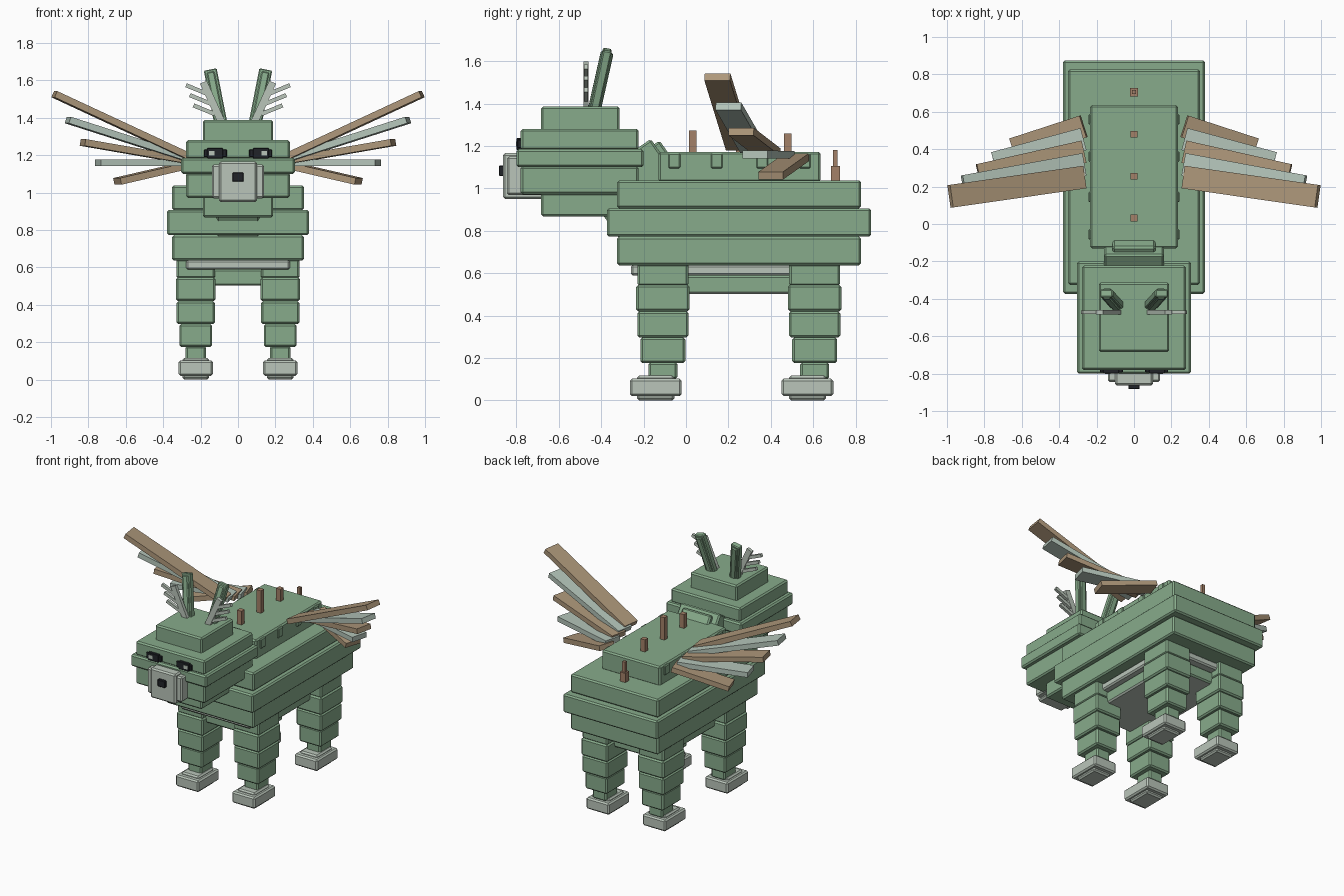
import bpy
from mathutils import Matrix, Vector

if "Cube" in bpy.data.objects:
    bpy.data.objects.remove(bpy.data.objects["Cube"])


def material(name, r, g, b):
    m = bpy.data.materials.new(name)
    m.use_nodes = True
    m.diffuse_color = (r, g, b, 1)
    m.node_tree.nodes["Principled BSDF"].inputs["Base Color"].default_value = (r, g, b, 1)
    return m


GREEN = material("sage green", .245, .41, .26)
PALE = material("pale grey", .49, .56, .49)
FEATHER = material("pale feather", .46, .56, .49)
BROWN = material("tan brown", .42, .31, .195)
PEG = material("reddish brown", .37, .22, .14)
DARK = material("near black", .015, .017, .022)


def block(name, mat, x, y, z, bevel=.01):
    """Box spanning three (low, high) ranges, with a chamfer."""
    spans = (x, y, z)
    centre = Vector([(a + b) / 2 for a, b in spans])
    size = Vector([b - a for a, b in spans])
    return solid(name, mat, Matrix.Translation(centre), size, bevel)


def solid(name, mat, matrix, size, bevel=0):
    bpy.ops.mesh.primitive_cube_add(size=1)
    ob = bpy.context.object
    ob.name = ob.data.name = name
    ob.data.transform(matrix @ Matrix.Diagonal((*size, 1)))
    ob.data.materials.append(mat)
    if bevel:
        mod = ob.modifiers.new("chamfer", "BEVEL")
        mod.width = bevel
        mod.segments = 1
    return ob


def beam(name, mat, a, b, width, thick, bevel=0, side=Vector((0, 0, 1))):
    """Box running from a to b, its width lying square to 'side'."""
    a, b = Vector(a), Vector(b)
    d = (b - a).normalized()
    w = side.cross(d).normalized()
    n = d.cross(w)
    m = Matrix((d, w, n)).transposed().to_4x4()
    return solid(name, mat, Matrix.Translation((a + b) / 2) @ m,
                 ((b - a).length, width, thick), bevel)


def sym(v):
    return (-v, v)


# Body
block("body_lower", GREEN, sym(.353), (-.325, .826), (.637, .772))
block("body_middle", GREEN, sym(.38), (-.373, .874), (.772, .906))
block("body_upper", GREEN, sym(.353), (-.325, .826), (.906, 1.038))
block("back_ridge", GREEN, sym(.235), (-.13, .635), (1.03, 1.172))
block("belly_band", PALE, sym(.278), (-.26, .70), (.588, .64))
belly = block("belly", GREEN, sym(.24), (-.19, .65), (.502, .59))
belly.data.materials.append(PALE)
for face in belly.data.polygons:
    if face.normal.z < -.5:
        face.material_index = 1

# Neck: two crossed blocks leaning towards the head
for name, half, thick, length in (("neck_wide", .16, .36, .46), ("neck_deep", .115, .42, .40)):
    lean = Vector((0, .57, -.82)) * length / 2
    mid = Vector((0, -.183, .942))
    beam(name, GREEN, mid - lean, mid + lean, half * 2, thick, .01)

# Head
block("head_cap", GREEN, sym(.188), (-.684, -.313), (1.27, 1.387))
block("head_upper", GREEN, sym(.278), (-.78, -.223), (1.18, 1.28))
block("head_middle", GREEN, sym(.304), (-.80, -.20), (1.10, 1.185))
block("head_lower", GREEN, sym(.278), (-.78, -.223), (.972, 1.105))
block("jaw", GREEN, sym(.188), (-.684, -.25), (.868, .98))
block("muzzle_wide", PALE, sym(.14), (-.845, -.66), (.968, 1.15))
block("muzzle_tall", PALE, sym(.102), (-.864, -.65), (.95, 1.166))
block("nose", DARK, sym(.03), (-.883, -.86), (1.058, 1.108), .004)

# Spines along the back
for i, (y, bottom, top) in enumerate(((.032, 1.16, 1.272), (.255, 1.16, 1.335),
                                      (.48, 1.16, 1.26), (.705, 1.03, 1.18))):
    half = .011 if i == 3 else .018
    block("back_spine", PEG, sym(half), (y - half, y + half), (bottom, top), 0)
block("tail_base", PEG, sym(.022), (.683, .727), (1.03, 1.105), 0)


def spread(s, lo, hi):
    return tuple(sorted((s * lo, s * hi)))


for s, side in ((-1, "right"), (1, "left")):
    # Eyes
    block(f"{side}_eye_wide", DARK, spread(s, .06, .182), (-.795, -.77), (1.19, 1.23), .003)
    block(f"{side}_eye_tall", DARK, spread(s, .08, .165), (-.80, -.77), (1.182, 1.238), .003)
    block(f"{side}_eye_glint", PALE, spread(s, .125, .155), (-.803, -.799), (1.197, 1.222), 0)

    # Ears
    beam(f"{side}_ear", GREEN, (s * .09, -.435, 1.36), (s * .148, -.37, 1.655),
         .07, .042, .006, Vector((0, 1, 0)))
    beam(f"{side}_ear_core", GREEN, (s * .09, -.435, 1.36), (s * .146, -.372, 1.64),
         .042, .06, .006, Vector((0, 1, 0)))

    # Antlers with three tines
    beam(f"{side}_antler", PALE, (s * .085, -.472, 1.37), (s * .185, -.472, 1.59),
         .04, .024, 0, Vector((0, 1, 0)))
    for x, z in ((.125, 1.42), (.145, 1.475), (.165, 1.528)):
        beam(f"{side}_antler_tine", PALE, (s * x, -.472, z), (s * (x + .113), -.472, z + .046),
             .022, .02, 0, Vector((0, 1, 0)))

    # Small plates on the flanks of the ridge
    for y in (-.055, .145, .36, .56):
        block(f"{side}_ridge_plate", GREEN, spread(s, .22, .244),
              (y - .028, y + .028), (1.095, 1.165), .006)

    # Wing feathers, long to short
    tips = ((.982, .148, 1.526), (.91, .20, 1.388), (.83, .26, 1.268),
            (.748, .325, 1.16), (.645, .40, 1.06))
    for i, (x, y, z) in enumerate(tips):
        beam(f"{side}_wing_feather", FEATHER if i % 2 else BROWN,
             (s * .27, .25 + .068 * i, 1.195 - .012 * i), (s * x, y, z), .122, .036)

    # Legs: a stack of blocks above a crossed hoof
    for dy, end in ((0, "front"), (.716, "rear")):
        x, y = s * .226, -.109 + dy
        for part, hx, hy, z in (("hip", .102, .12, (.54, .645)), ("thigh", .106, .126, (.42, .545)),
                                ("knee", .102, .121, (.297, .42)), ("shin", .088, .106, (.175, .297)),
                                ("ankle", .055, .068, (.10, .18))):
            block(f"{end}_{side}_{part}", GREEN, (x - hx, x + hx), (y - hy, y + hy), z)
        y -= .034
        for part, hx, hy, z in (("hoof_wide", .092, .122, (.02, .102)),
                                ("hoof_tall", .07, .088, (0, .116))):
            block(f"{end}_{side}_{part}", PALE, (x - hx, x + hx), (y - hy, y + hy), z)
